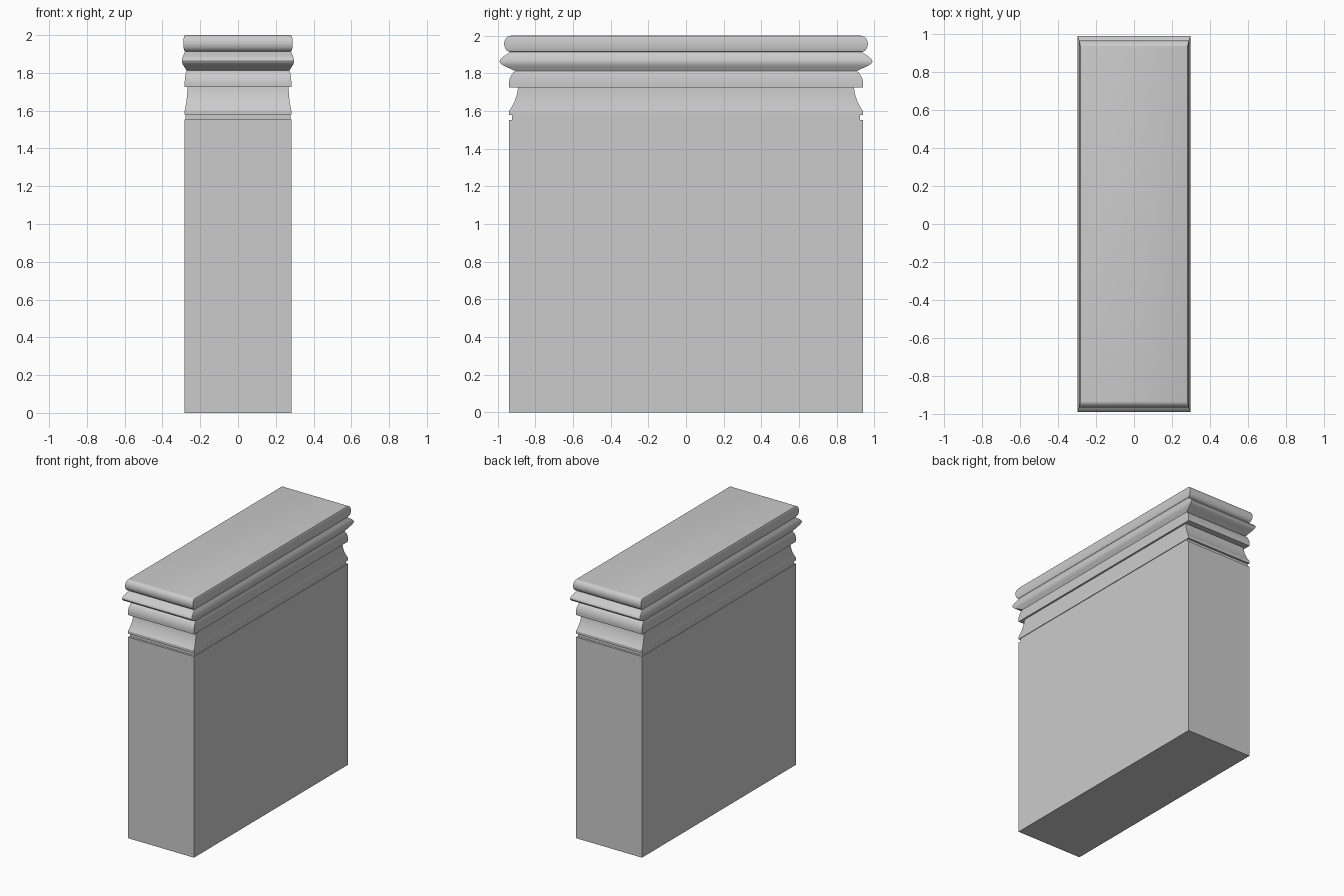
import bpy
import bmesh
from math import cos, sin, pi, radians

if "Cube" in bpy.data.objects:
    bpy.data.objects.remove(bpy.data.objects["Cube"])

X_RATIO = 0.30  # narrow sides use the same moulding, squeezed in x


def bulge(z0, z1, base, depth, n=12):
    """Half-round moulding from z0 up to z1."""
    return [(base + depth * sin(pi * i / n),
             (z0 + z1) / 2 - (z1 - z0) / 2 * cos(pi * i / n)) for i in range(n + 1)]


def bezier(a, b, c, d, n=10):
    """Cubic curve through profile points a..d."""
    pts = []
    for i in range(n + 1):
        t = i / n
        k = ((1 - t) ** 3, 3 * t * (1 - t) ** 2, 3 * t * t * (1 - t), t ** 3)
        pts.append(tuple(sum(w * p[j] for w, p in zip(k, (a, b, c, d))) for j in (0, 1)))
    return pts


# Profile from the ground up: (half depth, height)
profile = [(0.94, 0), (0.94, 1.553), (0.924, 1.553), (0.924, 1.58), (0.94, 1.58)]
profile += bezier((0.94, 1.60), (0.915, 1.635), (0.895, 1.68), (0.893, 1.724))   # cove
profile += [(0.94, 1.724)]
profile += bezier((0.941, 1.745), (0.94, 1.775), (0.925, 1.80), (0.908, 1.812))  # quarter round
profile += bezier((0.908, 1.812), (0.95, 1.835), (0.988, 1.845), (0.99, 1.863))[1:]  # pointed roll
profile += bezier((0.99, 1.863), (0.988, 1.882), (0.96, 1.895), (0.933, 1.914))[1:]
profile += bulge(1.914, 2.0, 0.933, 0.033)[1:]                                     # top roll

# Stack of mitred rectangular rings
bm = bmesh.new()
rings = [[bm.verts.new((sx * r * X_RATIO, sy * r, z))
          for sx, sy in ((-1, -1), (1, -1), (1, 1), (-1, 1))] for r, z in profile]
for lo, hi in zip(rings, rings[1:]):
    for i in range(4):
        j = (i + 1) % 4
        bm.faces.new((lo[i], lo[j], hi[j], hi[i]))
bm.faces.new(rings[0][::-1])
bm.faces.new(rings[-1])
bmesh.ops.recalc_face_normals(bm, faces=bm.faces)

mesh = bpy.data.meshes.new("moulded_pier")
bm.to_mesh(mesh)
bm.free()
pier = bpy.data.objects.new("moulded_pier", mesh)
bpy.context.collection.objects.link(pier)

# Smooth mouldings with crisp corners
bpy.context.view_layer.objects.active = pier
pier.select_set(True)
bpy.ops.object.shade_smooth_by_angle(angle=radians(30))
